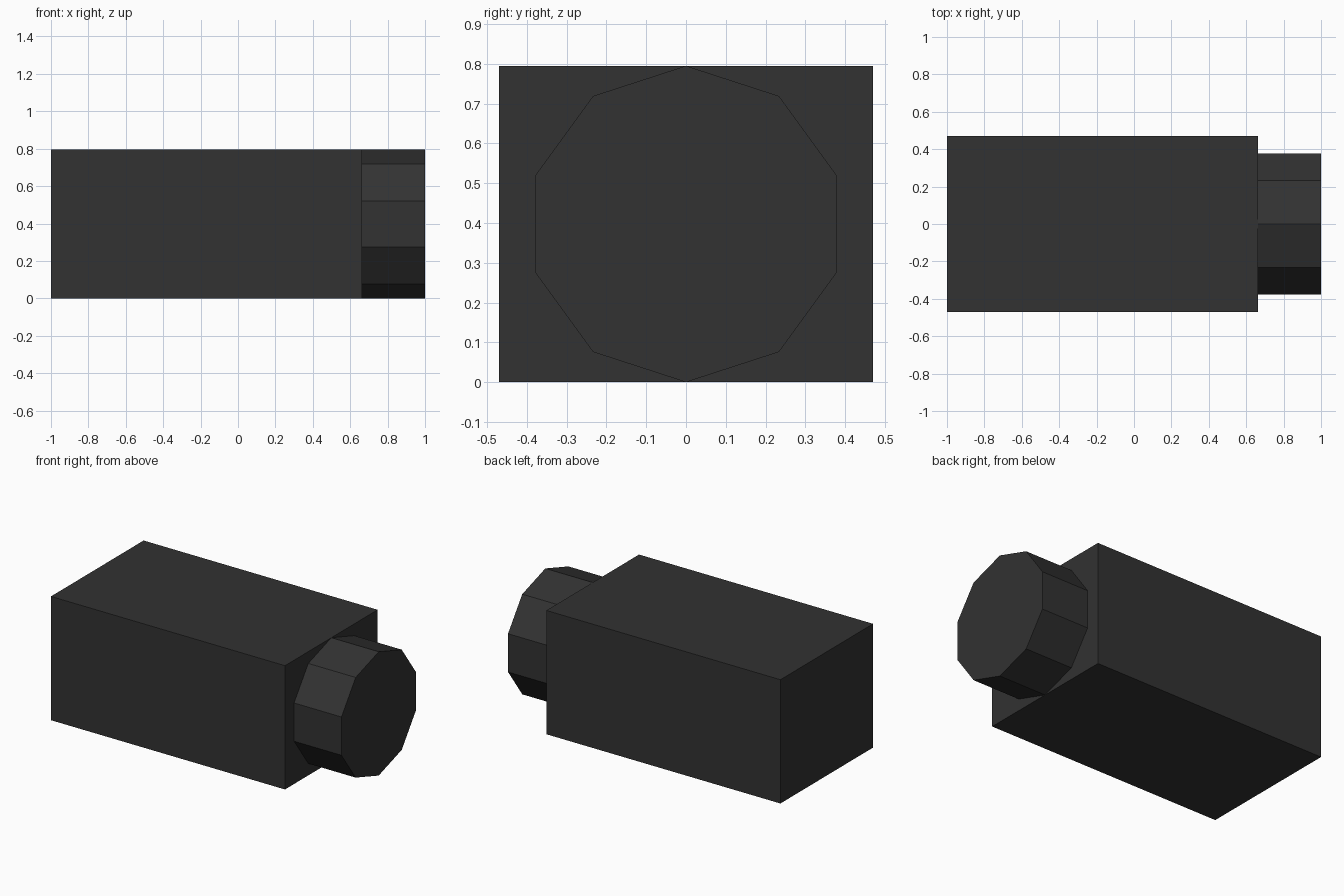
import bpy, math

cube = bpy.data.objects.get("Cube")
if cube:
    bpy.data.objects.remove(cube, do_unlink=True)

# Single charcoal colour
charcoal = bpy.data.materials.new("charcoal")
charcoal.use_nodes = True
colour = (0.032, 0.032, 0.032, 1.0)
charcoal.diffuse_color = colour
charcoal.node_tree.nodes["Principled BSDF"].inputs["Base Color"].default_value = colour

HEIGHT = 0.795
HALF_DEPTH = 0.47
FRONT_X = 0.663


def prism(name, profile, x0, x1):
    """Extrude a counter-clockwise (y, z) profile along x, with flat faces."""
    n = len(profile)
    verts = [(x, y, z) for x in (x0, x1) for y, z in profile]
    faces = [tuple(reversed(range(n))), tuple(range(n, 2 * n))]
    faces += [(i, (i + 1) % n, n + (i + 1) % n, n + i) for i in range(n)]
    mesh = bpy.data.meshes.new(name)
    mesh.from_pydata(verts, [], faces)
    mesh.materials.append(charcoal)
    obj = bpy.data.objects.new(name, mesh)
    bpy.context.collection.objects.link(obj)
    return obj


# Rectangular camera housing
prism("body", [(-HALF_DEPTH, 0), (HALF_DEPTH, 0),
               (HALF_DEPTH, HEIGHT), (-HALF_DEPTH, HEIGHT)], -1.0, FRONT_X)

# Ten-sided lens barrel with a corner at the top and bottom
r = HEIGHT / 2
decagon = [(r * math.sin(-k * math.tau / 10), r + r * math.cos(k * math.tau / 10))
           for k in range(10)]
prism("lens_barrel", decagon, FRONT_X, 1.0)
